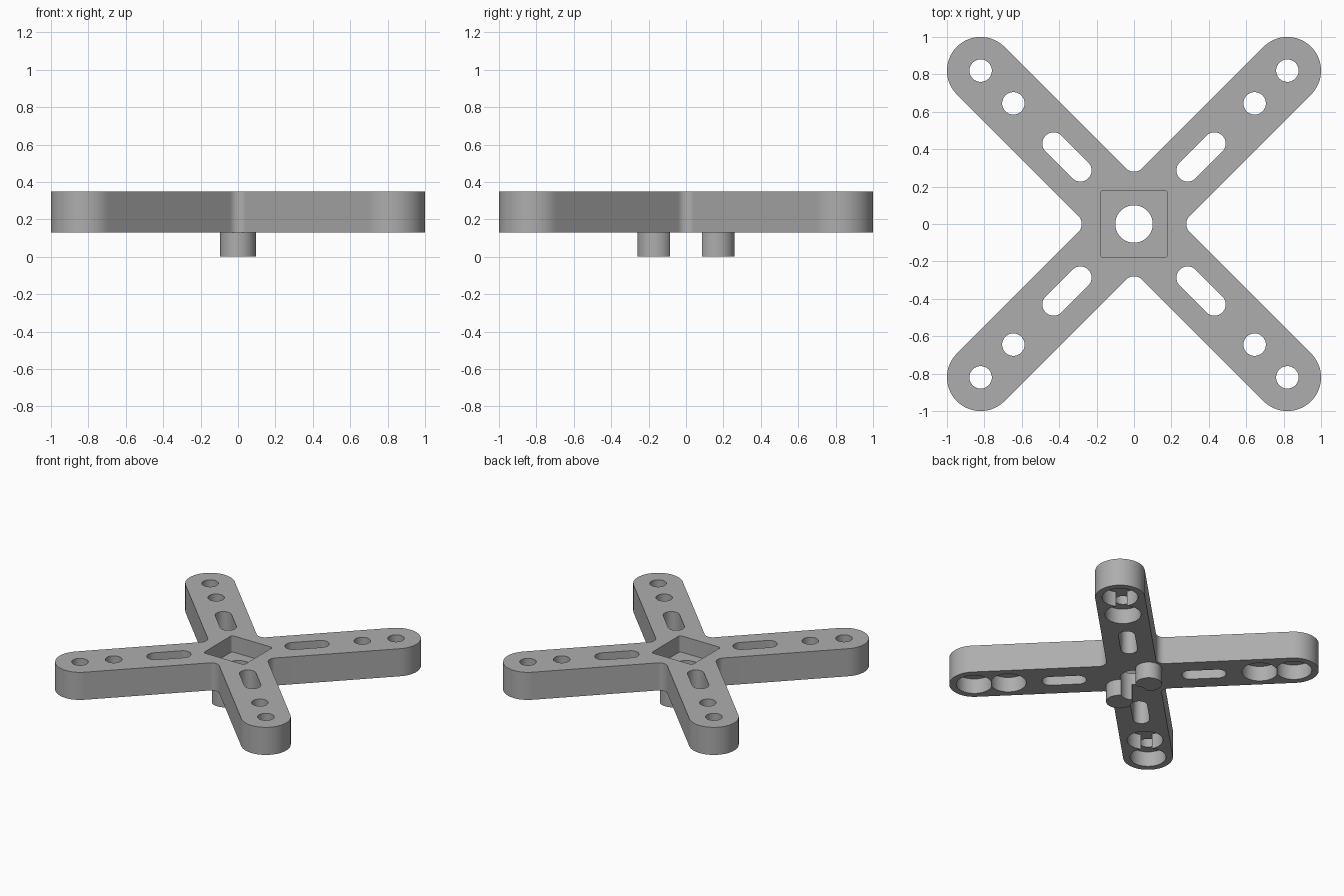
import bpy, bmesh
from math import pi, cos, sin, radians, sqrt

if "Cube" in bpy.data.objects:
    bpy.data.objects.remove(bpy.data.objects["Cube"])

BOTTOM, TOP = 0.13, 0.35
ARM_END, ARM_R, FILLET = 0.82, 0.18, 0.06
HOLE_R, BORE_R, BORE_TOP, POCKET_FLOOR = 0.06, 0.13, 0.25, 0.22

grey = bpy.data.materials.new("plain grey")
grey.use_nodes = True
grey.diffuse_color = (0.42, 0.42, 0.42, 1)
grey.node_tree.nodes["Principled BSDF"].inputs["Base Color"].default_value = (0.42, 0.42, 0.42, 1)


def arc(cx, cy, r, start, end, steps):
    """Points along an arc, angles in degrees."""
    angles = [radians(start + (end - start) * i / steps) for i in range(steps + 1)]
    return [(cx + r * cos(a), cy + r * sin(a)) for a in angles]


def circle(cx, cy, r, steps=48):
    return arc(cx, cy, r, 0, 360, steps)[:-1]


def prism(name, outline, z0, z1):
    """Extrude a flat outline between two heights."""
    bm = bmesh.new()
    face = bm.faces.new([bm.verts.new((x, y, z0)) for x, y in outline])
    new = bmesh.ops.extrude_face_region(bm, geom=[face])["geom"]
    bmesh.ops.translate(bm, vec=(0, 0, z1 - z0),
                        verts=[v for v in new if isinstance(v, bmesh.types.BMVert)])
    bmesh.ops.recalc_face_normals(bm, faces=bm.faces)
    mesh = bpy.data.meshes.new(name)
    bm.to_mesh(mesh)
    bm.free()
    mesh.materials.append(grey)
    obj = bpy.data.objects.new(name, mesh)
    bpy.context.collection.objects.link(obj)
    return obj


def carve(obj, cutters):
    """Subtract every cutter, bake the result and smooth the round walls."""
    for cutter in cutters:
        cutter.hide_render = True
        mod = obj.modifiers.new("cut", "BOOLEAN")
        mod.operation, mod.solver, mod.object = "DIFFERENCE", "EXACT", cutter
    graph = bpy.context.evaluated_depsgraph_get()
    mesh = bpy.data.meshes.new_from_object(obj.evaluated_get(graph))
    obj.modifiers.clear()
    obj.data = mesh
    for cutter in cutters:
        bpy.data.objects.remove(cutter)
    bpy.ops.object.select_all(action="DESELECT")
    obj.select_set(True)
    bpy.context.view_layer.objects.active = obj
    bpy.ops.object.shade_smooth_by_angle(angle=radians(30))


# Cross outline: rounded arm ends joined by filleted inner corners
outline = []
corner = (ARM_R + FILLET) * sqrt(2)
for k in range(4):
    a = 45 + 90 * k
    sx, sy = (1 if k in (0, 3) else -1), (1 if k < 2 else -1)
    outline += arc(sx * ARM_END, sy * ARM_END, ARM_R, a - 90, a + 90, 32)
    b = a + 45
    outline += arc(corner * cos(radians(b)), corner * sin(radians(b)), FILLET, b + 225, b + 135, 12)
cross = prism("cross_plate", outline, BOTTOM, TOP)

# Holes, counterbores and slots in each arm
cutters = []
for k in range(4):
    sx, sy = (1 if k in (0, 3) else -1), (1 if k < 2 else -1)
    for d in (ARM_END, 0.645):
        cutters.append(prism("hole_cutter", circle(sx * d, sy * d, HOLE_R), 0, 0.5))
        cutters.append(prism("bore_cutter", circle(sx * d, sy * d, BORE_R), 0, BORE_TOP))
    a = 45 + 90 * k
    slot = arc(sx * 0.43, sy * 0.43, HOLE_R, a - 90, a + 90, 24)
    slot += arc(sx * 0.287, sy * 0.287, HOLE_R, a + 90, a + 270, 24)
    cutters.append(prism("slot_cutter", slot, 0, 0.5))

# Square pocket and round hole in the hub
pocket = []
for k in range(4):
    sx, sy = (1 if k in (0, 3) else -1), (1 if k < 2 else -1)
    pocket += arc(sx * 0.16, sy * 0.16, 0.02, 90 * k, 90 * k + 90, 6)
cutters.append(prism("pocket_cutter", pocket, POCKET_FLOOR, 0.5))
cutters.append(prism("hub_cutter", circle(0, 0, 0.1, 64), 0, 0.5))
carve(cross, cutters)

# Two pegs underneath, hollowed where the hub hole passes
for name, y in (("front_peg", -0.165), ("back_peg", 0.165)):
    peg = prism(name, circle(0, y, 0.095), 0, BOTTOM)
    carve(peg, [prism("hub_cutter", circle(0, 0, 0.1, 64), -0.1, 0.5)])
